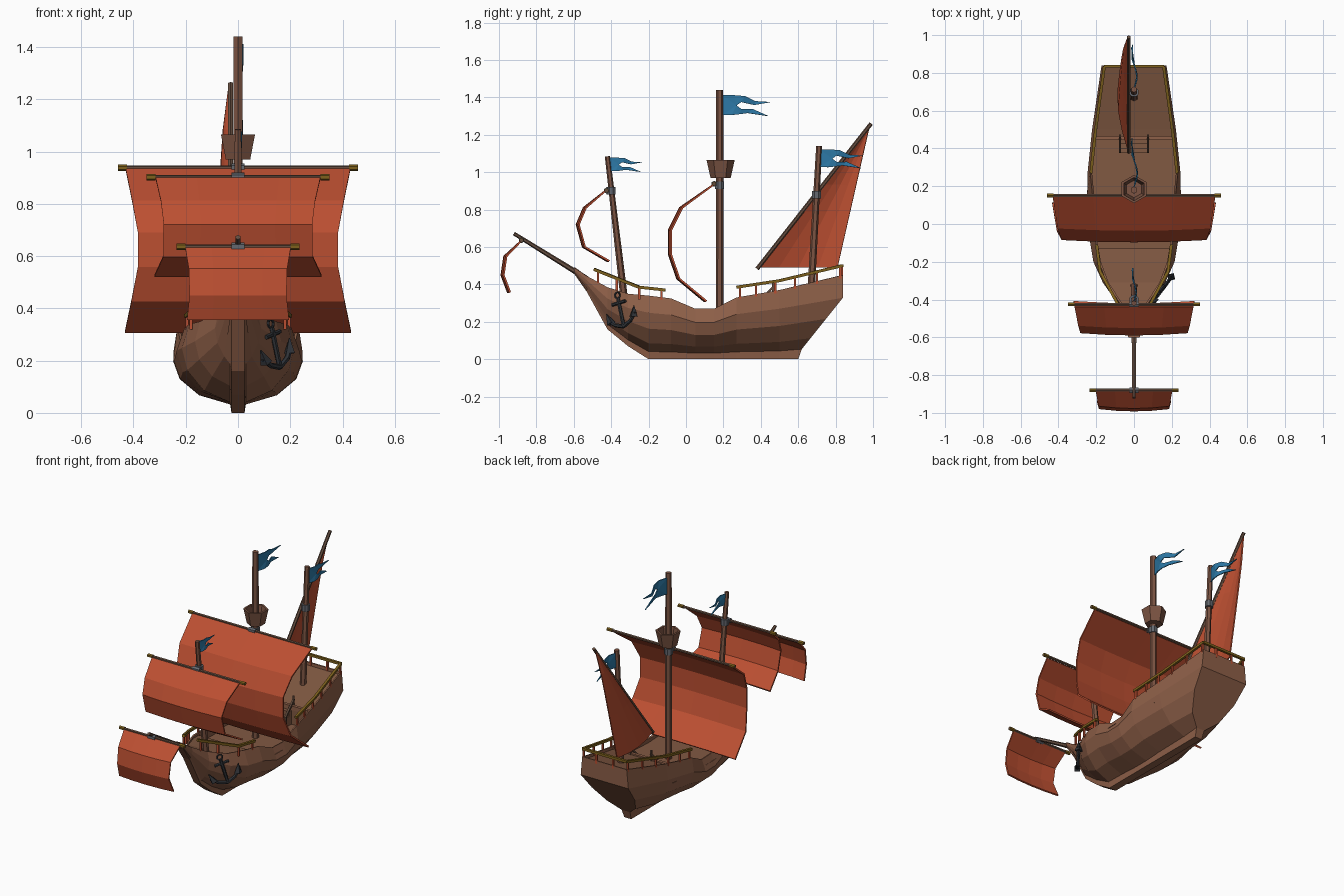
import bpy, bmesh, math
from mathutils import Vector

cube = bpy.data.objects.get("Cube")
if cube:
    bpy.data.objects.remove(cube)


def material(name, r, g, b):
    m = bpy.data.materials.new(name)
    m.use_nodes = True
    m.diffuse_color = (r, g, b, 1)
    m.node_tree.nodes["Principled BSDF"].inputs["Base Color"].default_value = (r, g, b, 1)
    return m


HULL = material("hull wood", .27, .115, .065)
DECK = material("deck wood", .22, .1, .055)
MAST = material("mast wood", .2, .088, .055)
SPAR = material("spar wood", .13, .075, .05)
SAIL = material("red sailcloth", .5, .078, .031)
GOLD = material("ochre trim", .21, .12, .012)
BLUE = material("blue flag", .026, .19, .38)
GREY = material("grey fittings", .13, .14, .16)
IRON = material("dark iron", .03, .034, .04)


def build(name, verts, faces, mat, thick=0, offset=0):
    me = bpy.data.meshes.new(name)
    me.from_pydata([tuple(v) for v in verts], [], faces)
    bm = bmesh.new()
    bm.from_mesh(me)
    bmesh.ops.recalc_face_normals(bm, faces=bm.faces[:])
    bm.to_mesh(me)
    bm.free()
    me.materials.append(mat)
    ob = bpy.data.objects.new(name, me)
    bpy.context.collection.objects.link(ob)
    if thick:
        mod = ob.modifiers.new("thickness", "SOLIDIFY")
        mod.thickness = thick
        mod.offset = offset
    return ob


def grid(rows, first=0):
    """Quads joining equal rows of points."""
    n = len(rows[0])
    return [(i * n + j, i * n + j + 1, (i + 1) * n + j + 1, (i + 1) * n + j)
            for i in range(len(rows) - 1) for j in range(n - 1)]


def rod(name, a, b, r, mat, sides=6, r2=None):
    a, b = Vector(a), Vector(b)
    q = (b - a).to_track_quat("Z", "Y")
    verts = []
    for end, rad in ((a, r), (b, r if r2 is None else r2)):
        for k in range(sides):
            ang = 2 * math.pi * (k + .5) / sides
            verts.append(end + q @ Vector((rad * math.cos(ang), rad * math.sin(ang), 0)))
    faces = [(k, (k + 1) % sides, sides + (k + 1) % sides, sides + k) for k in range(sides)]
    faces += [tuple(range(sides)), tuple(range(sides, 2 * sides))]
    return build(name, verts, faces, mat)


def box(name, x0, x1, y0, y1, z0, z1, mat):
    verts = [(x, y, z) for x in (x0, x1) for y in (y0, y1) for z in (z0, z1)]
    faces = [(0, 1, 3, 2), (4, 5, 7, 6), (0, 1, 5, 4), (2, 3, 7, 6), (0, 2, 6, 4), (1, 3, 7, 5)]
    return build(name, verts, faces, mat)


# Hull: lofted stations of (y, sheer half width, greatest half width, sheer z, keel z)
stations = [(-.6, .03, .03, .49, .46), (-.53, .04, .042, .445, .36), (-.42, .075, .088, .385, .16),
            (-.31, .145, .165, .35, .07), (-.2, .185, .215, .34, 0), (-.08, .205, .235, .325, 0),
            (.05, .215, .245, .27, 0), (.15, .22, .248, .27, 0), (.27, .232, .246, .33, 0),
            (.5, .205, .222, .37, 0), (.84, .16, .172, .45, 0)]
rows = []
for y, ws, wm, zt, zb in stations:
    half = []
    for f, x in ((1, ws), (.73, wm), (.48, .9 * wm), (.25, .6 * wm), (.12, .03), (0, .025)):
        z = zb + f * (zt - zb)
        rake = .6 + .24 * max(0, z - .03) / .3
        half.append((max(x, .025), min(y, rake), z))
    rows.append(half + [(-x, yy, z) for x, yy, z in reversed(half)])
n = len(rows[0])
last = (len(rows) - 1) * n
caps = [tuple(range(n))] + [(last + i, last + i + 1, last + n - 2 - i, last + n - 1 - i)
                            for i in range(n // 2 - 1)]
build("hull", [p for r in rows for p in r], grid(rows) + caps, HULL, .01, -1)

# Stepped deck
deck = [(-.59, .025, .475), (-.53, .035, .425), (-.42, .07, .365), (-.31, .14, .33),
        (-.2, .18, .32), (-.13, .19, .31), (-.13, .22, .23), (.05, .235, .23), (.15, .235, .23),
        (.27, .235, .23), (.45, .22, .23), (.45, .205, .34), (.5, .2, .35), (.835, .155, .43)]
drows = [[(-x, y, z), (x, y, z)] for y, x, z in deck]
build("deck", [p for r in drows for p in r], grid(drows), DECK)

# Stairs up to the rear deck
box("deck_beam", -.2, .2, .445, .465, .325, .352, HULL)
for i in range(3):
    box("stair_step", -.07, .07, .375 + .025 * i, .45, .23, .26 + .03 * i, DECK)
for s in (-1, 1):
    rod("stair_rail", (s * .075, .38, .3), (s * .075, .47, .39), .008, SPAR, 4)
    for y, z in ((.385, .23), (.465, .34)):
        rod("stair_post", (s * .075, y, z), (s * .075, y, z + .07), .007, SPAR, 4)


# Railings with posts
def railing(name, path, post_ts):
    pts = [Vector(p) for p in path]
    for s in (-1, 1):
        side = [Vector((s * p.x, p.y, p.z)) for p in pts]
        for a, b in zip(side, side[1:]):
            rod(name, a, b, .011, GOLD, 4)
        for t in post_ts:
            i = min(int(t), len(side) - 2)
            p = side[i].lerp(side[i + 1], t - i)
            rod("rail_post", p - Vector((0, 0, .065)), p, .008, SAIL, 4)


railing("rear_rail", [(.228, .27, .385), (.203, .5, .42), (.157, .835, .5)], (.08, .45, .9, 1.25, 1.6, 1.97))
railing("front_rail", [(.05, -.49, .48), (.18, -.25, .385), (.198, -.11, .37)], (.08, .5, 1, 1.85))
rod("stern_rail", (-.16, .835, .5), (.16, .835, .5), .011, GOLD, 4)
for x in (-.06, .06):
    rod("rail_post", (x, .835, .43), (x, .835, .5), .008, SAIL, 4)

# Masts and bowsprit, with metal collars
rod("main_mast", (0, .18, .23), (0, .18, 1.44), .021, MAST, 6, .019)
rod("fore_mast", (0, -.33, .32), (0, -.42, 1.085), .02, MAST, 6, .014)
rod("rear_mast", (0, .67, .38), (0, .712, 1.14), .02, MAST, 6, .016)
rod("bowsprit", (0, -.53, .43), (0, -.92, .672), .015, SPAR, 6, .01)
for y, z in ((.18, .93), (-.4, .9), (.698, .88)):
    rod("mast_collar", (0, y, z - .02), (0, y, z + .02), .026, GREY, 8)

# Crow's nest: open hexagonal tub
ring = [[(r * math.sin(k * math.pi / 3), .185 + r * math.cos(k * math.pi / 3), z) for k in range(7)]
        for r, z in ((.054, .97), (.075, 1.065), (.062, 1.065), (.046, .985))]
verts = [p for r in ring for p in r]
build("crows_nest", verts, grid(ring) + [tuple(range(6)), tuple(range(21, 27))], MAST)


# Square sails: profile of (y, z, half width), bellying forward
def square_sail(name, yard, reach, profile):
    y, z = yard
    cols = [-1, -.5, 0, .5, 1]
    srows = [[(c * w, py - .012 * (1 - c * c) * (k > 0), pz) for c in cols]
             for k, (py, pz, w) in enumerate(profile)]
    build(name + "_sail", [p for r in srows for p in r], grid(srows), SAIL, .01)
    rod(name + "_yard", (-reach, y, z), (reach, y, z), .009, SPAR)
    rod(name + "_yard_clamp", (-.025, y, z), (.025, y, z), .016, GREY)
    for s in (-1, 1):
        rod(name + "_yard_tip", (s * (reach - .035), y, z), (s * reach, y, z), .012, GOLD)


square_sail("main", (.15, .938), .46,
            [(.145, .932, .43), (-.02, .81, .405), (-.08, .69, .383), (-.08, .56, .383),
             (-.035, .43, .408), (.11, .31, .433)])
square_sail("fore", (-.425, .902), .35,
            [(-.435, .897, .315), (-.535, .81, .295), (-.573, .72, .284), (-.54, .6, .286), (-.41, .525, .32)])
square_sail("bow", (-.88, .636), .235,
            [(-.882, .632, .202), (-.96, .55, .188), (-.975, .45, .185), (-.94, .357, .195)])

# Triangular rear sail on a slanted spar
rod("rear_spar", (-.028, .38, .483), (-.028, .99, 1.26), .011, SPAR)
lrows = []
for i in range(6):
    t = i / 5 * .99
    y0, y1, z = .39 + .59 * t, .81 + .17 * t, .49 + .75 * t
    lrows.append([(-.03 - .055 * math.sin(math.pi * .75 * c / 4) * (1 - t) ** .5,
                   y0 + (y1 - y0) * c / 4, z) for c in range(5)])
build("rear_sail", [p for r in lrows for p in r], grid(lrows), SAIL, .008)

# Swallow-tailed flags waving aft
outline = [(0, 0), (.06, 0), (.12, -.005), (.175, -.032), (.26, -.037), (.17, -.053), (.1, -.037), (.075, -.055),
           (.1, -.074), (.16, -.074), (.245, -.112), (.135, -.096), (.09, -.102), (.05, -.106), (0, -.106)]


def flag(name, y, z, s):
    verts = [(.018 * math.sin(u * 22) * s, y + u * s, z + v * s) for u, v in outline]
    ob = build(name, verts, [tuple(range(len(verts)))], BLUE)
    bm = bmesh.new()
    bm.from_mesh(ob.data)
    bmesh.ops.triangulate(bm, faces=bm.faces[:])
    bm.to_mesh(ob.data)
    bm.free()
    mod = ob.modifiers.new("thickness", "SOLIDIFY")
    mod.thickness, mod.offset = .006, 0


flag("main_flag", .195, 1.412, 1)
flag("rear_flag", .715, 1.122, .9)
flag("fore_flag", -.41, 1.078, .68)

# Anchor hung on one bow
base, up, side = Vector((.16, -.333, .175)), Vector((-.035, -.035, .17)), Vector((.0525, .07, .0225))


def at(t, u):
    return base + side * t + up * u


rod("anchor_shank", at(0, 0), at(0, .9), .01, IRON)
rod("anchor_stock", at(-.5, .74), at(.5, .74), .009, IRON)
arc = [at(t, .33 * t * t) for t in (-1, -.6, 0, .6, 1)]
for a, b in zip(arc, arc[1:]):
    rod("anchor_arm", a, b, .011, IRON)
for s in (-1, 1):
    rod("anchor_fluke", at(s * .85, .2), at(s * 1.05, .52), .024, IRON, 4, .002)
eye = [at(0, .98) + side.normalized() * .017 * math.cos(k * math.pi / 4)
       + up.normalized() * .017 * math.sin(k * math.pi / 4) for k in range(9)]
for a, b in zip(eye, eye[1:]):
    rod("anchor_ring", a, b, .005, IRON, 4)
